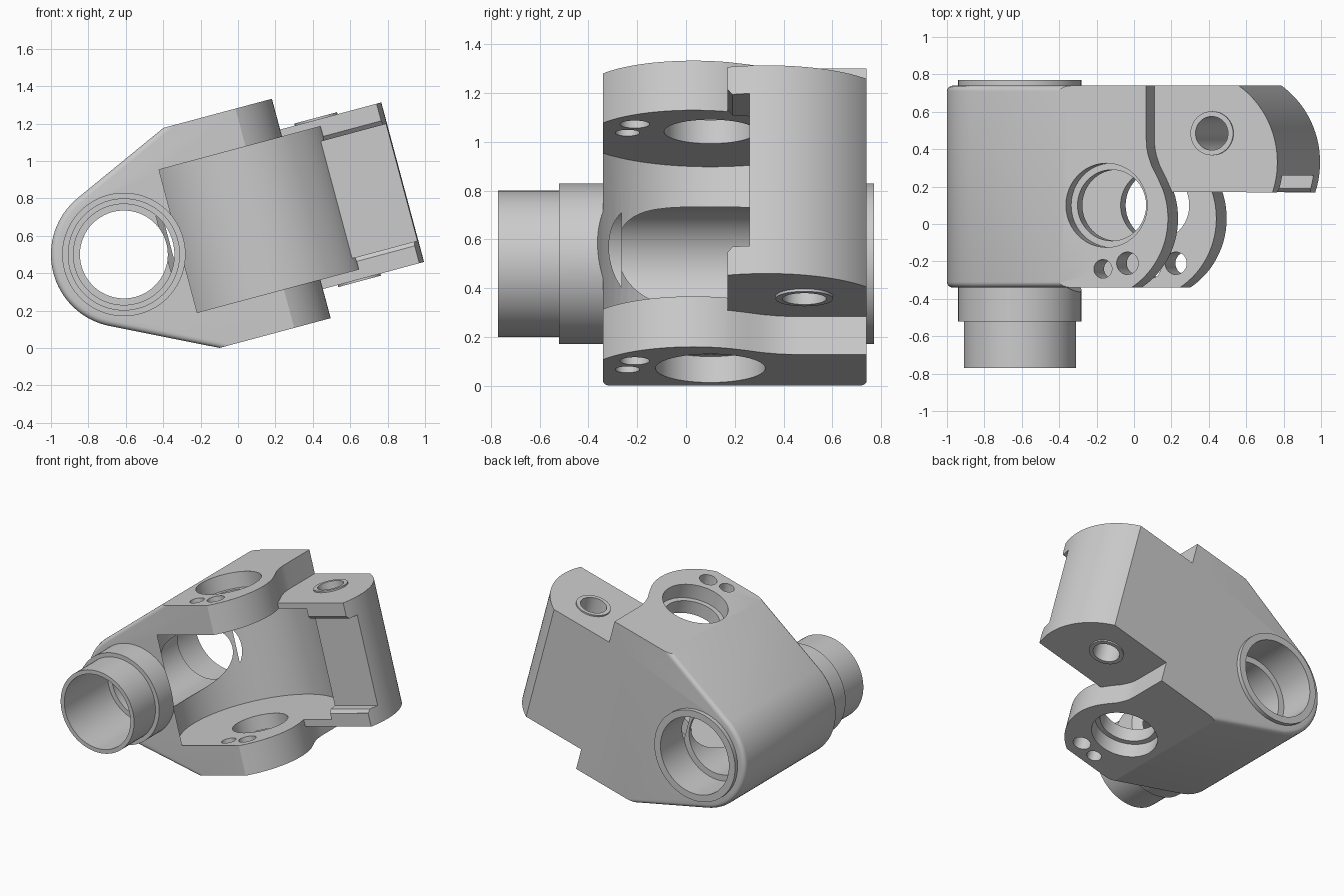
import bpy, bmesh
from math import sin, cos, radians, pi
from mathutils import Matrix

if "Cube" in bpy.data.objects:
    bpy.data.objects.remove(bpy.data.objects["Cube"])

# Everything is built in the fork's own frame (u, y, v), then tilted 15 degrees about y.
BORE = (-0.46, 0.641)      # pivot bore centre (u, v)
PIN = (0.18, 0.10)         # fork pin centre (u, y)


def arc(c, r, a0, a1, n):
    return [(c[0] + r * cos(radians(a0 + (a1 - a0) * i / n)),
             c[1] + r * sin(radians(a0 + (a1 - a0) * i / n))) for i in range(n + 1)]


def prism(name, pts, axis, lo, hi):
    """Extrude a 2D outline along u, y or v."""
    put = {'u': lambda p, d: (d, p[0], p[1]),
           'y': lambda p, d: (p[0], d, p[1]),
           'v': lambda p, d: (p[0], p[1], d)}[axis]
    bm = bmesh.new()
    a = [bm.verts.new(put(p, lo)) for p in pts]
    b = [bm.verts.new(put(p, hi)) for p in pts]
    bm.faces.new(a)
    bm.faces.new(b[::-1])
    for i in range(len(pts)):
        j = (i + 1) % len(pts)
        bm.faces.new((a[i], b[i], b[j], a[j]))
    bmesh.ops.recalc_face_normals(bm, faces=bm.faces)
    me = bpy.data.meshes.new(name)
    bm.to_mesh(me)
    bm.free()
    ob = bpy.data.objects.new(name, me)
    bpy.context.collection.objects.link(ob)
    return ob


def disc(name, c, r, axis, lo, hi, n=64):
    return prism(name, arc(c, r, 0, 360, n)[:-1], axis, lo, hi)


def boolean(ob, tool, op):
    m = ob.modifiers.new(op, 'BOOLEAN')
    m.object, m.operation, m.solver = tool, op, 'EXACT'
    bpy.context.view_layer.objects.active = ob
    bpy.ops.object.modifier_apply(modifier=m.name)
    bpy.data.objects.remove(tool, do_unlink=True)


# Main housing: round barrel tapering out to the fork ears
side = [(-0.08, 1.24)] + arc(BORE, 0.39, 114.2, 243.8, 32) + [(-0.095, 0.026), (0.8, 0.026), (0.8, 1.24)]
body = prism("fork_housing", side, 'y', -0.34, 0.74)
bm = bmesh.new()
bm.from_mesh(body.data)
rim = [e for e in bm.edges if abs(e.verts[0].co.y - e.verts[1].co.y) < 1e-5
       and all(v.co.x < -0.07 for v in e.verts)]
bmesh.ops.bevel(bm, geom=rim, offset=0.03, segments=4, profile=0.5, affect='EDGES')
bm.to_mesh(body.data)
bm.free()

# Ear outline seen along the pin: round nose easing into a straight step
plan = ([(-1.2, -0.5), (0.02, -0.5)] + arc((0.08, 0.03), 0.44, -62, 20, 20)
        + [(0.462, 0.25), (0.43, 0.31), (0.41, 0.37), (0.402, 0.41), (0.4, 0.45), (0.4, 0.9), (-1.2, 0.9)])
boolean(body, prism("ear_outline", plan, 'v', -0.3, 1.6), 'INTERSECT')

# Clamp block with curved outer end and raised bolt faces
block = [(0.3, 0.17)] + arc((0.58, 0.33), 0.5, -18.7, 55.1, 24) + [(0.3, 0.74)]
boolean(body, prism("clamp_block", block, 'v', 0.187, 1.07), 'UNION')
boolean(body, disc("bolt_face", (0.72, 0.485), 0.118, 'v', 0.176, 1.081, 40), 'UNION')

# Stepped tube at the front, shallow rim at the back
boolean(body, disc("tube_collar", BORE, 0.33, 'y', -0.52, 0.77), 'UNION')
boolean(body, disc("tube", BORE, 0.30, 'y', -0.77, 0.5), 'UNION')

# Round pocket between the ears, and the recess between the block's lips
boolean(body, disc("pocket", PIN, 0.557, 'v', 0.24, 1.03, 96), 'DIFFERENCE')
recess = [(0.0, 0.283), (0.17, 0.283), (0.19, 0.306), (0.26, 0.306),
          (0.26, 0.952), (0.19, 0.952), (0.17, 0.975), (0.0, 0.975)]
boolean(body, prism("lip_recess", recess, 'u', 0.62, 1.3), 'DIFFERENCE')

# Pivot bore with counterbores from both ends
for r, lo, hi in ((0.235, -1, 1), (0.27, -1, -0.265), (0.28, 0.5, 1)):
    boolean(body, disc("bore", BORE, r, 'y', lo, hi), 'DIFFERENCE')

# Pin holes, small ear holes and bolt hole
for c, r, lo, hi in ((PIN, 0.19, -0.2, 1.5), (PIN, 0.225, 1.13, 1.5), (PIN, 0.225, -0.2, 0.136),
                     ((0.16, -0.24), 0.05, -0.2, 1.5), ((0.296, -0.21), 0.06, -0.2, 1.5),
                     ((0.72, 0.485), 0.09, -0.2, 1.5)):
    boolean(body, disc("hole", c, r, 'v', lo, hi, 48), 'DIFFERENCE')

# Tilt into place and smooth the round surfaces
body.data.transform(Matrix.Rotation(radians(-15), 4, 'Y'))
bpy.ops.object.select_all(action='DESELECT')
body.select_set(True)
bpy.context.view_layer.objects.active = body
bpy.ops.object.shade_smooth_by_angle(angle=radians(25))
